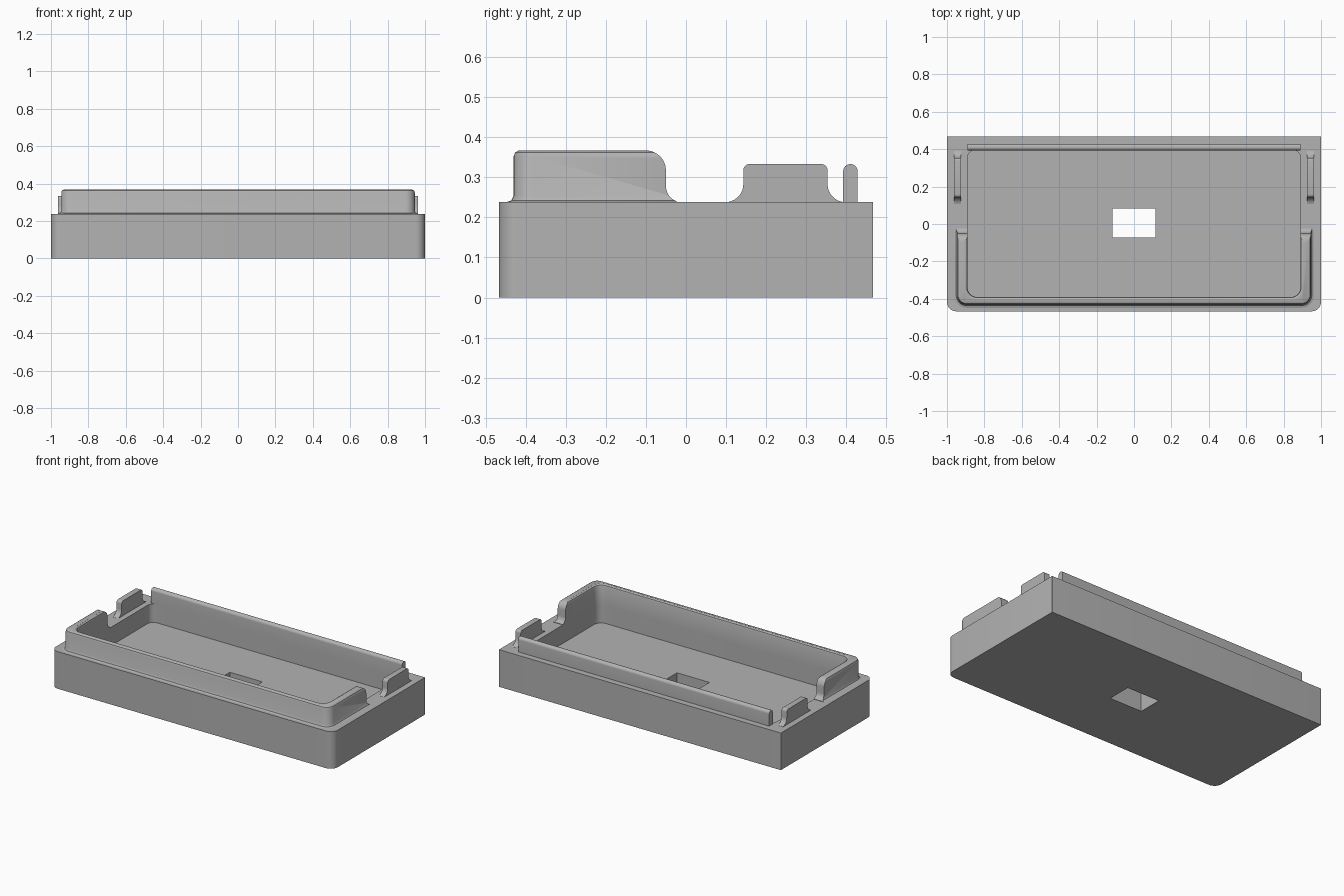
import bpy
import bmesh
import math

cube = bpy.data.objects.get("Cube")
if cube:
    bpy.data.objects.remove(cube, do_unlink=True)

grey = bpy.data.materials.new("plain grey")
grey.use_nodes = True
GREY = (0.45, 0.45, 0.45, 1)
grey.diffuse_color = GREY
grey.node_tree.nodes["Principled BSDF"].inputs["Base Color"].default_value = GREY

TOP = 0.238      # top of the base
FLOOR = 0.12     # floor of the cavity
HALF_Y = 0.467


def arc(cx, cy, r, start, end, steps=8):
    """Points on an arc, angles in degrees."""
    angles = [math.radians(start + (end - start) * i / steps) for i in range(steps + 1)]
    return [(cx + r * math.cos(a), cy + r * math.sin(a)) for a in angles]


def rounded_rect(hx, y0, y1, r_front, r_back):
    """Counter-clockwise outline with separate front and back corner radii."""
    pts = []
    for sx, y, r, a in ((1, y0, r_front, -90), (1, y1, r_back, 0),
                        (-1, y1, r_back, 90), (-1, y0, r_front, 180)):
        cy = y + r if y == y0 else y - r
        pts += arc(sx * (hx - r), cy, r, a, a + 90)
    return pts


def loft(name, rings):
    """Solid through stacked rings of 3D points."""
    bm = bmesh.new()
    loops = [[bm.verts.new(p) for p in ring] for ring in rings]
    n = len(loops[0])
    for low, high in zip(loops, loops[1:]):
        for i in range(n):
            j = (i + 1) % n
            bm.faces.new((low[i], low[j], high[j], high[i]))
    bm.faces.new(loops[0][::-1])
    bm.faces.new(loops[-1])
    bmesh.ops.recalc_face_normals(bm, faces=bm.faces)
    mesh = bpy.data.meshes.new(name)
    bm.to_mesh(mesh)
    bm.free()
    mesh.materials.append(grey)
    obj = bpy.data.objects.new(name, mesh)
    bpy.context.collection.objects.link(obj)
    return obj


def stack(name, levels, hx, y0, y1, r_front, r_back):
    """Rounded block whose outline grows or shrinks with height."""
    rings = []
    for g, z in levels:
        outline = rounded_rect(hx + g, y0 - g, y1 + g, r_front + g, r_back + g)
        rings.append([(x, y, z) for x, y in outline])
    return loft(name, rings)


def side_prism(name, profile, x0, x1):
    """Extrude a (y, z) profile along x."""
    return loft(name, [[(x, y, z) for y, z in profile] for x in (x0, x1)])


def combine(obj, other, operation):
    mod = obj.modifiers.new(operation, 'BOOLEAN')
    mod.operation, mod.object, mod.solver = operation, other, 'EXACT'
    bpy.context.view_layer.update()
    evaluated = obj.evaluated_get(bpy.context.evaluated_depsgraph_get())
    mesh = bpy.data.meshes.new_from_object(evaluated)
    obj.modifiers.clear()
    obj.data = mesh


def cavity_cutter():
    levels = [(0, FLOOR), (0, 0.352), (0.003, 0.361), (0.012, 0.3665), (0.012, 0.5)]
    return stack("cavity_cutter", levels, 0.89, -0.39, 0.395, 0.05, 0.04)


cavity = cavity_cutter()

# Base tray with its cavity and the rectangular opening in the floor
base = stack("base_tray", [(0, 0), (0, TOP)], 1.0, -HALF_Y, HALF_Y, 0.05, 0.001)
combine(base, cavity, 'DIFFERENCE')
opening = side_prism("opening_cutter",
                     [(-0.073, -0.1), (0.082, -0.1), (0.082, 0.2), (-0.073, 0.2)],
                     -0.115, 0.115)
combine(base, opening, 'DIFFERENCE')

# Front rim: rounded wall, cut to a U by its side outline
rim_levels = [(0.018, TOP - 0.004), (0.018, TOP), (0.006, TOP + 0.004), (0, TOP + 0.016),
              (0, 0.352), (-0.004, 0.362), (-0.013, 0.367)]
rim = stack("front_rim", rim_levels, 0.945, -0.43, 0.43, 0.05, 0.05)
combine(rim, cavity, 'DIFFERENCE')
outline = [(-0.6, 0.1), (-0.6, 0.4), (-0.1, 0.4)]
outline += arc(-0.1, 0.317, 0.05, 90, 0)
outline += arc(-0.01, TOP + 0.04, 0.04, 180, 250)
outline += [(-0.023, 0.1)]
trim = side_prism("rim_trim", outline, -1.2, 1.2)
combine(rim, trim, 'INTERSECT')

# Back ridge with a rounded top
ridge = [(0.392, TOP - 0.004)] + arc(0.41, 0.315, 0.018, 180, 0, 12) + [(0.428, TOP - 0.004)]
back_ridge = side_prism("back_ridge", ridge, -0.89, 0.89)

# Side tabs, flared where they meet the base
tab = [(0.105, TOP - 0.004)]
tab += arc(0.098, TOP + 0.045, 0.045, -80, 0)
tab += arc(0.158, 0.318, 0.015, 180, 90, 5)
tab += arc(0.338, 0.318, 0.015, 90, 0, 5)
tab += arc(0.398, TOP + 0.045, 0.045, 180, 260)
tab += [(0.391, TOP - 0.004)]
parts = [base, rim, back_ridge]
for side, sx in (("left", 1), ("right", -1)):
    parts.append(side_prism(side + "_tab", tab, sx * 0.925, sx * 0.962))

for helper in (cavity, opening, trim):
    bpy.data.objects.remove(helper, do_unlink=True)

# Smooth the curved walls and keep hard edges sharp
bpy.ops.object.select_all(action='DESELECT')
for part in parts:
    part.select_set(True)
bpy.context.view_layer.objects.active = base
bpy.ops.object.shade_smooth_by_angle(angle=math.radians(35))
